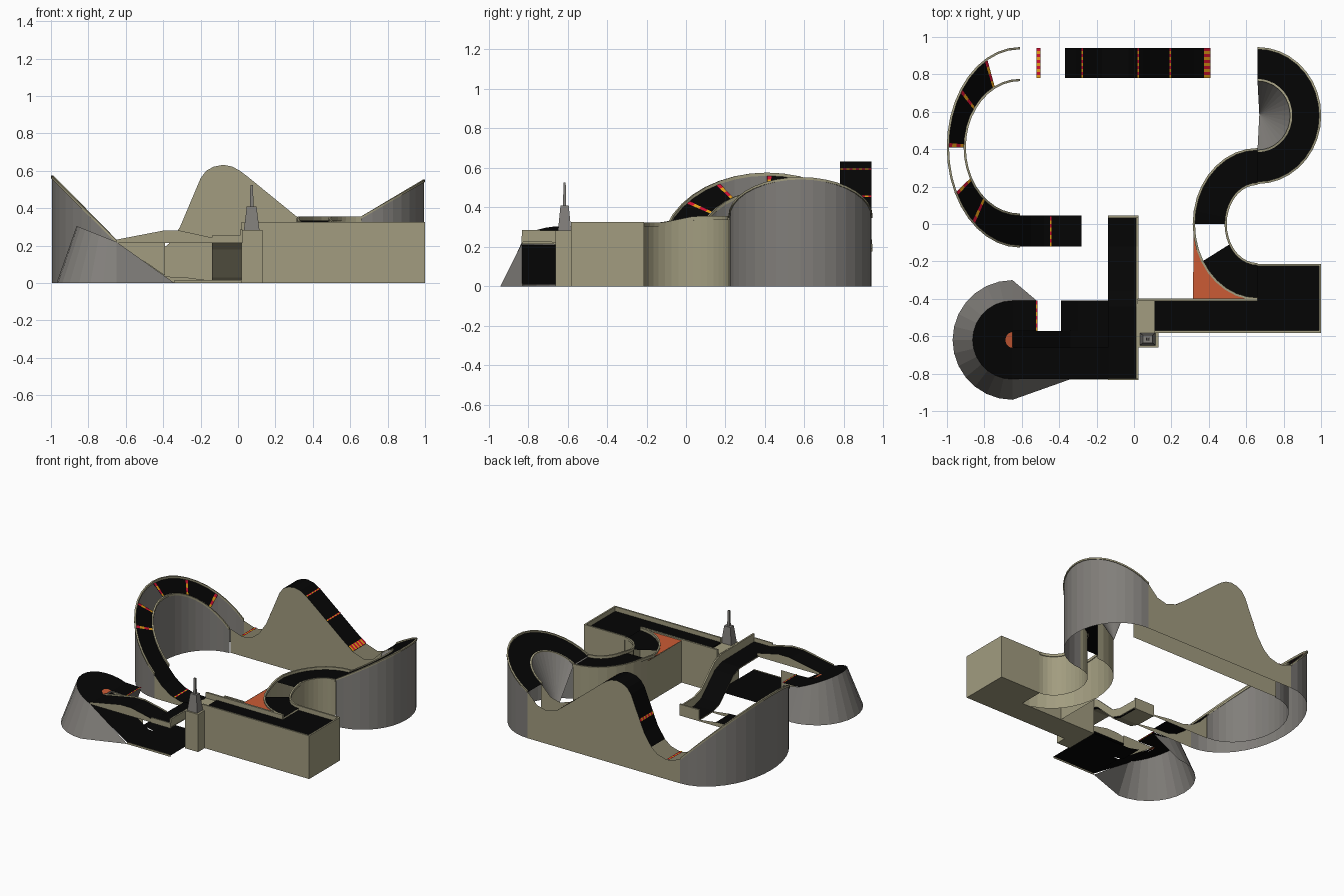
import bpy
import math

if "Cube" in bpy.data.objects:
    bpy.data.objects.remove(bpy.data.objects["Cube"])


def mat(name, r, g, b):
    m = bpy.data.materials.new(name)
    m.diffuse_color = (r, g, b, 1)
    m.use_nodes = True
    m.node_tree.nodes["Principled BSDF"].inputs["Base Color"].default_value = m.diffuse_color
    return m


TAN = mat("tan_stone", .36, .335, .215)
GREY = mat("grey_rock", .22, .21, .195)
BLACK = mat("black_road", .0015, .0015, .0015)
ORANGE = mat("lava_orange", .60, .105, .035)
RED = mat("stripe_red", .65, .005, .03)
YELLOW = mat("stripe_amber", .90, .38, .01)


def mesh(name, verts, faces, mats, idx=None):
    me = bpy.data.meshes.new(name)
    me.from_pydata(verts, [], faces)
    ob = bpy.data.objects.new(name, me)
    bpy.context.collection.objects.link(ob)
    for m in mats:
        me.materials.append(m)
    if idx:
        for p, i in zip(me.polygons, idx):
            p.material_index = i
    return ob


def strip(name, a, b, m, skip=()):
    """Ribbon of quads between two matching polylines."""
    n = len(a)
    faces = [(i, i + 1, n + i + 1, n + i) for i in range(n - 1) if i not in skip]
    return mesh(name, list(a) + list(b), faces, [m])


def wall(name, pts, m, z0=0.0):
    return strip(name, [(x, y, z0) for x, y, z in pts], pts, m)


def rail(name, pts, h=.016, t=.012):
    ob = strip(name, pts, [(x, y, z + h) for x, y, z in pts], TAN)
    s = ob.modifiers.new("thickness", 'SOLIDIFY')
    s.thickness = t
    s.offset = 0
    return ob


def mix(p, q, t, dz=0.0):
    return tuple(p[k] + (q[k] - p[k]) * t + (dz if k == 2 else 0) for k in range(3))


def stripe(name, a0, b0, a1, b1, n=8):
    """Chequered plate across the road, just above it."""
    v = [mix(a0, b0, i / n, .004) for i in range(n + 1)] + [mix(a1, b1, i / n, .004) for i in range(n + 1)]
    f = [(i, i + 1, n + 2 + i, n + 1 + i) for i in range(n)]
    mesh(name, v, f, [RED, YELLOW], [i % 2 for i in range(n)])


def box(name, x0, x1, y0, y1, z0, z1, m):
    v = [(x, y, z) for x in (x0, x1) for y in (y0, y1) for z in (z0, z1)]
    f = [(0, 1, 3, 2), (4, 6, 7, 5), (0, 4, 5, 1), (2, 3, 7, 6), (0, 2, 6, 4), (1, 5, 7, 3)]
    return mesh(name, v, f, [m])


def arc(cx, cy, rx, ry, a0, a1, n, zf):
    pts = []
    for i in range(n + 1):
        a = math.radians(a0 + (a1 - a0) * i / n)
        x, y = cx + rx * math.cos(a), cy + ry * math.sin(a)
        pts.append((x, y, zf(x, y)))
    return pts


# Big tilted loop on the left (from the back, round the west side, to the front)
def loop_z(x, y):
    return -x - .435


N = 20
lo = arc(-.61, .41, .385, .53, 90, 270, N, loop_z)
li = arc(-.61, .41, .295, .36, 90, 270, N, loop_z)
strip("loop_road", lo, li, BLACK, skip=(0, 1, 2, 10, 11, 12))
wall("loop_outer_wall", lo, GREY)
wall("loop_inner_wall", li, GREY)
rail("loop_outer_rail", lo)
rail("loop_inner_rail", li)
for k, (i, f) in enumerate(((3, 0), (6, 0), (9, .72), (13, 0), (15, .4))):
    p, q = [[mix(s[i], s[i + 1], t) for s in (lo, li)] for t in (f, f + .25)]
    stripe("loop_stripe_%d" % k, p[0], p[1], q[0], q[1], 4)

# Hill at the back
prof = [(-.61, .18), (-.52, .15), (-.49, .15), (-.42, .17), (-.37, .21), (-.31, .30), (-.20, .56),
        (-.17, .60), (-.13, .622), (-.08, .632), (-.03, .622), (.01, .60), (.05, .57),
        (.32, .35), (.41, .28), (.50, .25), (.58, .27), (.66, .35)]


def hill(x, y):
    for (x0, z0), (x1, z1) in zip(prof, prof[1:]):
        if x <= x1:
            return (x, y, z0 + (z1 - z0) * (x - x0) / (x1 - x0))


hn = [(x, .94, z) for x, z in prof]
hs = [(x, .78, z) for x, z in prof]
strip("hill_road", hn, hs, BLACK, skip=(0, 1, 2, 3, 14, 15, 16))
wall("hill_back_wall", hn, TAN)
wall("hill_front_wall", hs, TAN)
for k, (x0, x1) in enumerate([(-.52, -.50), (-.28, -.272), (.02, .028), (.19, .198), (.375, .41)]):
    stripe("hill_stripe_%d" % k, hill(x0, .94), hill(x0, .78), hill(x1, .94), hill(x1, .78), 10)


# Banked curve on the right, with funnel inside
def bank_z(x, y):
    return .345 + max(0, x - .66) * .585


bo = arc(.66, .58, .335, .36, -90, 90, 18, bank_z)
bi = arc(.66, .58, .18, .19, -90, 90, 18, bank_z)
strip("bank_road", bo, bi, BLACK)
wall("bank_outer_wall", bo, GREY)
rail("bank_outer_rail", bo, .012)
rail("bank_inner_rail", bi, .008)
mesh("bank_funnel", bi + [(.67, .585, .06)], [(i, i + 1, 19) for i in range(18)], [GREY])


# S curve between the bank and the start area
def s_z(x, y):
    return .303 if y < -.12 else min(.335, .303 + (y + .12) * .2)


so = arc(.66, 0, .34, .40, 90, 270, 18, s_z)
si = arc(.66, 0, .17, .215, 90, 270, 18, s_z)
strip("s_curve_road", so, si, BLACK, skip=(9, 10, 11))
for nm, p in (("outer", so), ("inner", si)):
    wall("s_curve_%s_wall" % nm, p, TAN)
    rail("s_curve_%s_rail" % nm, p, .02)

# Lava corner outside the S curve
edge = [p for p in so if p[1] < .001]
mesh("lava_corner", [(.315, -.40, .315)] + [(x, y, .315) for x, y, z in edge],
     [(0, i, i + 1) for i in range(1, len(edge))], [ORANGE])
wall("lava_west_wall", [(.315, -.40, .315), (.315, 0, .315)], TAN)

# Start straight and east corner
box("start_straight_block", .02, 1, -.575, -.40, 0, .283, TAN)
box("east_corner_block", .66, 1, -.40, -.22, 0, .283, TAN)
box("start_straight_road", .11, .99, -.57, -.41, .283, .291, BLACK)
box("east_corner_road", .66, .99, -.42, -.225, .283, .291, BLACK)
for nm, d in (("front", (.11, 1, -.582, -.57)), ("east", (.988, 1, -.58, -.215)),
              ("north", (.66, 1, -.225, -.213)), ("middle", (.02, .66, -.412, -.398))):
    box("start_wall_" + nm, *d, 0, .325, TAN)

# Tower: block, tapered base, thin spire
box("tower_block", .02, .13, -.66, -.575, 0, .283, TAN)
rings = [(.042, .28), (.026, .41), (.010, .41), (.007, .525)]
tv = [(.073 + sx * r, -.615 + sy * r * .8, z) for r, z in rings
      for sx, sy in ((-1, -1), (1, -1), (1, 1), (-1, 1))]
tf = [(4 * k + i, 4 * k + (i + 1) % 4, 4 * k + 4 + (i + 1) % 4, 4 * k + 4 + i)
      for k in range(3) for i in range(4)] + [(12, 13, 14, 15)]
mesh("tower", tv, tf, [GREY])

# Low road leaving the loop, with jump gap before the ramp
ex = [(-.61, .175), (-.55, .11), (-.48, .06), (-.40, .035), (-.28, .03), (-.14, .012)]
en = [(x, .045, z) for x, z in ex]
es = [(x, -.12, z) for x, z in ex]
strip("loop_exit_road", en, es, BLACK, skip=(4,))
wall("loop_exit_side_north", en, TAN)
wall("loop_exit_side_south", es, TAN)
stripe("loop_exit_stripe", (-.45, .04, .05), (-.45, -.12, .05), (-.44, .04, .047), (-.44, -.12, .047))

# Ramp climbing south, with parapets
ry = [(.035, .012), (-.12, .015), (-.20, .04), (-.36, .19), (-.44, .22), (-.83, .225)]
rw = [(-.14, y, z) for y, z in ry]
re = [(.018, y, z) for y, z in ry]
strip("ramp_road", rw, re, BLACK)
strip("ramp_underside", [(x, y, z - .01) for x, y, z in rw], [(x, y, z - .01) for x, y, z in re], TAN)
rail("ramp_east_parapet", re, .06)
strip("ramp_west_edge", [(x, y, z - .01) for x, y, z in rw], rw, TAN)
box("ramp_north_parapet", -.14, .024, .033, .045, 0, .085, TAN)

# Upper road from the ramp corner west to the spiral
ux = [(-.65, .22), (-.40, .268), (-.31, .268), (-.18, .24), (-.13, .228)]
us = [(x, -.828, z) for x, z in ux]
un = [(x, -.66, z) for x, z in ux]
strip("upper_road", us, un, BLACK)
for nm, p in (("south", us), ("north", un)):
    strip("upper_road_side_" + nm, [(x, y, .215) for x, y, z in p], [(x, y, z + .012) for x, y, z in p], TAN)
box("upper_corner_parapet", -.14, .024, -.834, -.826, .215, .255, TAN)


# Spiral turn: tilted disc, lava centre, rocky skirt
def disc_z(x, y):
    return .22 + max(0, -.65 - x) * .40


do = arc(-.65, -.62, .213, .21, 90, 270, 14, disc_z)
di = arc(-.65, -.62, .037, .042, 90, 270, 14, disc_z)
strip("spiral_road", do, di, BLACK)
mesh("spiral_lava_centre", [(x, y, z + .002) for x, y, z in di], [tuple(range(15))], [ORANGE])
sk = arc(-.65, -.62, .32, .32, 90, 270, 14, lambda x, y: 0)
strip("spiral_skirt", sk, do, GREY)
mesh("spiral_skirt_ends", [sk[-1], do[-1], (-.34, -.83, 0), sk[0], do[0], (-.52, -.41, .2)],
     [(0, 2, 1), (3, 4, 5)], [GREY])

# Low slope and floor beside the spiral
rx = [(-.65, .21), (-.34, .01), (.02, .01)]
strip("low_slope", [(x, -.83, z) for x, z in rx], [(x, -.573, z) for x, z in rx], BLACK)
box("low_floor_front_edge", -.34, .02, -.832, -.828, 0, .015, TAN)

# Road leaving the spiral, jumping down and passing under the ramp
cx = [(-.65, .22), (-.52, .215), (-.39, .03), (-.30, .01), (.02, .01)]
cn = [(x, -.41, z) for x, z in cx]
cs = [(x, -.573, z) for x, z in cx]
strip("spiral_exit_road", cn, cs, BLACK, skip=(1,))
mesh("spiral_exit_side", [(-.65, -.574, .215), (-.39, -.574, .215), (-.39, -.574, .04)], [(0, 1, 2)], [TAN])
stripe("spiral_exit_stripe", (-.525, -.41, .215), (-.525, -.573, .215), (-.515, -.41, .215), (-.515, -.573, .215))
